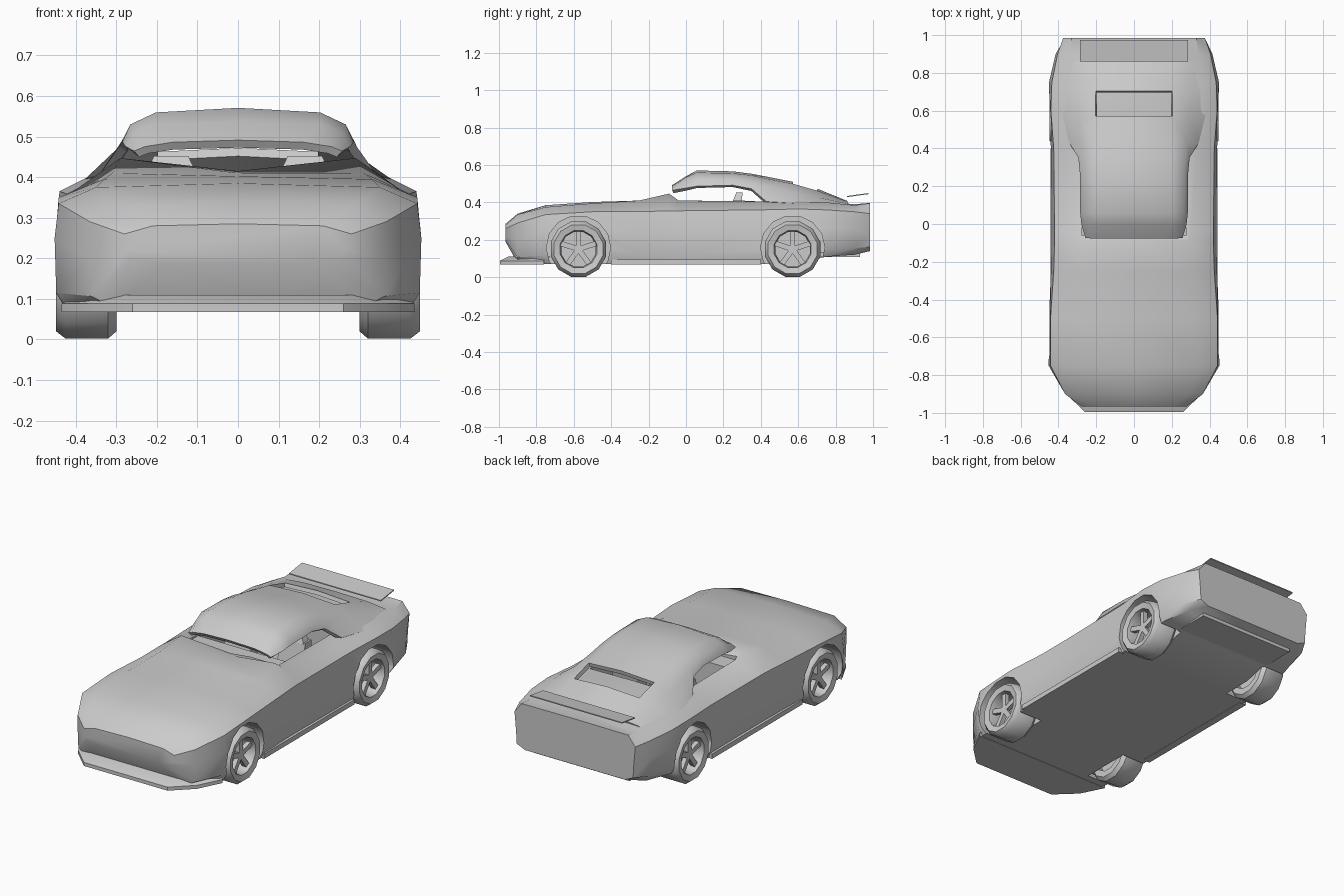
import bpy, bmesh, math
from mathutils import Matrix

if "Cube" in bpy.data.objects:
    bpy.data.objects.remove(bpy.data.objects["Cube"])


def finish(name, bm, smooth=True):
    bmesh.ops.recalc_face_normals(bm, faces=bm.faces)
    me = bpy.data.meshes.new(name)
    bm.to_mesh(me)
    bm.free()
    ob = bpy.data.objects.new(name, me)
    bpy.context.collection.objects.link(ob)
    if smooth:
        shade(ob)
    return ob


def activate(ob):
    bpy.ops.object.select_all(action='DESELECT')
    ob.select_set(True)
    bpy.context.view_layer.objects.active = ob


def shade(ob, angle=38):
    activate(ob)
    bpy.ops.object.shade_smooth_by_angle(angle=math.radians(angle))


def apply(ob, mod):
    activate(ob)
    bpy.ops.object.modifier_apply(modifier=mod.name)


def cut(ob, cutter):
    cutter.hide_render = True
    mod = ob.modifiers.new("cut", 'BOOLEAN')
    mod.operation, mod.object, mod.solver = 'DIFFERENCE', cutter, 'EXACT'
    apply(ob, mod)
    bpy.data.objects.remove(cutter)


def loft(rings, closed, skip=lambda i, j: False):
    """Skin a list of equal-length point rings."""
    bm = bmesh.new()
    vs = [[bm.verts.new(p) for p in r] for r in rings]
    n = len(vs[0])
    for i in range(len(vs) - 1):
        for j in range(n if closed else n - 1):
            if not skip(i, j):
                k = (j + 1) % n
                bm.faces.new((vs[i][j], vs[i][k], vs[i + 1][k], vs[i + 1][j]))
    return bm, vs


def mirrored(y, half, zc):
    """Half section (x, z) from low to high, closed by a centre point."""
    return ([(x, y, z) for x, z in half] + [(0, y, zc)]
            + [(-x, y, z) for x, z in reversed(half)])


def box(name, x0, x1, y0, y1, z0, z1, taper=1.0, lean=0.0):
    cx, cy = (x0 + x1) / 2, (y0 + y1) / 2
    rings = []
    for z, s, d in ((z0, 1, 0), (z1, taper, lean)):
        hx, hy = (x1 - x0) / 2 * s, (y1 - y0) / 2 * s
        rings.append([(cx + a * hx, cy + b * hy + d, z)
                      for a, b in ((-1, -1), (1, -1), (1, 1), (-1, 1))])
    bm, vs = loft(rings, True)
    bm.faces.new(vs[0])
    bm.faces.new(vs[1])
    return finish(name, bm, False)


# Lower body: y, widths (bottom, side, shoulder, top), heights (bottom, mid, shoulder, top, centre)
sections = [
    (-.965, .18, .27, .28, .21, .19, .22, .26, .28, .285),
    (-.90, .30, .365, .365, .29, .075, .20, .29, .335, .34),
    (-.75, .42, .452, .442, .35, .07, .25, .335, .375, .385),
    (-.50, .43, .450, .442, .33, .07, .25, .35, .395, .402),
    (-.25, .42, .440, .425, .31, .07, .25, .35, .41, .41),
    (-.09, .42, .436, .42, .29, .07, .25, .355, .447, .415),
    (-.04, .42, .436, .42, .30, .07, .25, .355, .41, .41),
    (.40, .42, .440, .425, .33, .07, .25, .36, .405, .41),
    (.60, .43, .450, .44, .36, .07, .26, .365, .405, .41),
    (.75, .42, .450, .435, .36, .11, .26, .36, .40, .405),
    (.90, .38, .415, .405, .34, .12, .26, .35, .385, .39),
    (.985, .31, .365, .375, .33, .14, .23, .34, .395, .397),
]
rings = []
for y, wb, w, ws, wt, zb, zm, zs, zt, zc in sections:
    half = [(wb, zb), (w - .004, zb + (zm - zb) * .25), (w, zm), (ws, zs), (wt, zt)]
    rings.append(mirrored(y, half, zc))
bm, vs = loft(rings, True)
bm.faces.new(vs[0])
bm.faces.new(vs[-1])
body = finish("body", bm, False)

# Wheel arches and open cockpit
AXLES = (-.575, .57)
for y in AXLES:
    for s in (-1, 1):
        bm = bmesh.new()
        bmesh.ops.create_cone(bm, cap_ends=True, segments=14, radius1=.172, radius2=.172, depth=.32,
                              matrix=Matrix.Translation((s * .445, y, .158)) @ Matrix.Rotation(math.pi / 2, 4, 'Y'))
        cut(body, finish("arch_cutter", bm, False))
cut(body, box("cockpit_cutter", -.275, .275, -.06, .46, .22, .6))
shade(body)

# Roof with fastback pillars: y, then (x, z) of edge, side, shoulder, and centre z
roof_rows = [
    (-.07, .25, .465, .225, .475, .16, .485, .49),
    (.0, .27, .478, .25, .51, .20, .53, .535),
    (.06, .275, .49, .258, .53, .20, .557, .568),
    (.25, .275, .495, .26, .525, .20, .553, .563),
    (.35, .285, .475, .265, .51, .20, .542, .55),
    (.43, .335, .405, .275, .485, .20, .525, .535),
    (.57, .37, .395, .285, .455, .20, .497, .507),
    (.70, .375, .385, .295, .425, .20, .46, .47),
    (.86, .36, .37, .30, .392, .20, .402, .405),
]
rings = [mirrored(y, [(a, b), (c, d), (e, f)], zc) for y, a, b, c, d, e, f, zc in roof_rows]
# the faces left out form the rear window opening
bm, vs = loft(rings, False, lambda i, j: i == 6 and j in (2, 3))
roof = finish("roof", bm, False)
mod = roof.modifiers.new("thickness", 'SOLIDIFY')
mod.thickness, mod.offset = .022, 0
roof.location.z = -.008
apply(roof, mod)
shade(roof)

# Front splitter
half = [(.26, -.995), (.37, -.89), (.435, -.76)]
outline = half + [(-x, y) for x, y in reversed(half)]
bm, vs = loft([[(x, y, .068) for x, y in outline],
               [(x, y, .088) for x, y in outline],
               [(x * .94, y * .955, .11) for x, y in outline]], True)
bm.faces.new(vs[0])
bm.faces.new(vs[-1])
finish("front_splitter", bm)

# Side sills and rear diffuser
for s in (-1, 1):
    a, b = sorted((s * .40, s * .442))
    box("side_sill", a, b, -.40, .40, .068, .095)
box("rear_diffuser", -.30, .30, .72, .93, .108, .135)

# Rear wing: thin tilted blade
bm, vs = loft([[(x, .86, .428), (x, .975, .444), (x, .975, .450), (x, .86, .434)]
               for x in (-.285, .285)], True)
bm.faces.new(vs[0])
bm.faces.new(vs[1])
finish("rear_wing", bm, False)

# Interior
box("dashboard", -.275, .275, -.06, .04, .24, .40)
for x in (-.165, .165):
    box("seat_base", x - .08, x + .08, .06, .27, .22, .27)
    box("seat_back", x - .085, x + .085, .22, .29, .25, .41, .85, .03)
    box("headrest", x - .065, x + .065, .25, .30, .405, .452, .65, .01)

# Wheels: coarse lathed tyre, recessed disc and five spokes
TYRE = [(-.075, .10), (-.075, .135), (-.055, .153), (.05, .153), (.073, .135), (.066, .102), (.03, .095)]
SIDES = 12
for y in AXLES:
    for s in (-1, 1):
        rings = []
        for k in range(SIDES):
            t = 2 * math.pi * (k + .5) / SIDES
            rings.append([(s * x, r * math.cos(t), r * math.sin(t)) for x, r in TYRE])
        bm, vs = loft(rings + rings[:1], True)
        bmesh.ops.remove_doubles(bm, verts=bm.verts, dist=1e-5)
        bmesh.ops.create_cone(bm, cap_ends=True, segments=SIDES, radius1=.105, radius2=.105, depth=.03,
                              matrix=Matrix.Translation((-s * .03, 0, 0)) @ Matrix.Rotation(math.pi / 2, 4, 'Y'))
        for k in range(5):
            bmesh.ops.create_cube(bm, size=1, matrix=Matrix.Rotation(k * 2 * math.pi / 5, 4, 'X')
                                  @ Matrix.Translation((s * .035, 0, .052)) @ Matrix.Diagonal((.025, .028, .105, 1)))
        wheel = finish("wheel", bm)
        wheel.location = (s * .375, y, .15)
